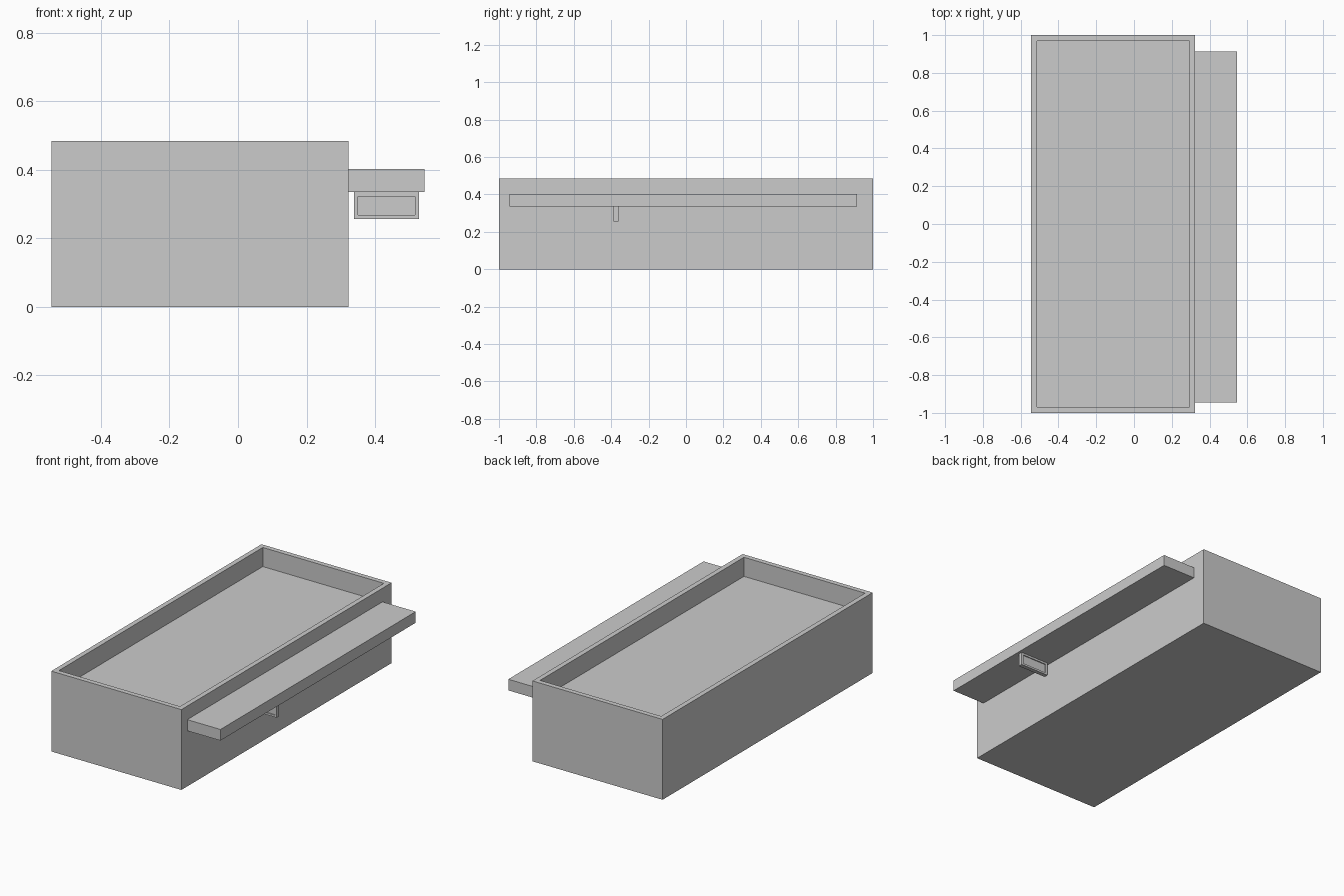
import bpy, bmesh
from mathutils import Vector

if "Cube" in bpy.data.objects:
    bpy.data.objects.remove(bpy.data.objects["Cube"])


def box(name, lo, hi, recess_dirs=(), border=0.0, depth=0.0):
    """Box from corner to corner; faces looking along recess_dirs get a sunken panel."""
    lo, hi = Vector(lo), Vector(hi)
    bm = bmesh.new()
    bmesh.ops.create_cube(bm, size=1)
    for v in bm.verts:
        v.co = Vector([(lo[i] + hi[i]) / 2 + v.co[i] * (hi[i] - lo[i]) for i in range(3)])
    bm.normal_update()
    for d in map(Vector, recess_dirs):
        face = next(f for f in bm.faces if f.normal.dot(d) > 0.9)
        # rim first, then a vertical wall down to the panel
        bmesh.ops.inset_region(bm, faces=[face], thickness=border, use_even_offset=True)
        ext = bmesh.ops.extrude_discrete_faces(bm, faces=[face])
        panel = ext["faces"][0]
        bmesh.ops.translate(bm, verts=panel.verts, vec=-d * depth)
        bm.normal_update()
    bmesh.ops.recalc_face_normals(bm, faces=bm.faces)
    mesh = bpy.data.meshes.new(name)
    bm.to_mesh(mesh)
    bm.free()
    obj = bpy.data.objects.new(name, mesh)
    bpy.context.collection.objects.link(obj)
    return obj


# Main body with a raised rim around the sunken top
box("tray_body", (-0.544, -1, 0), (0.323, 1, 0.484), [(0, 0, 1)], 0.03, 0.115)

# Long side shelf
box("side_shelf", (0.323, -0.944, 0.335), (0.544, 0.914, 0.402))

# Small hanging plate under the shelf, panelled on front and back
box("hanging_plate", (0.338, -0.387, 0.256), (0.528, -0.362, 0.335),
    [(0, -1, 0), (0, 1, 0)], 0.012, 0.006)
